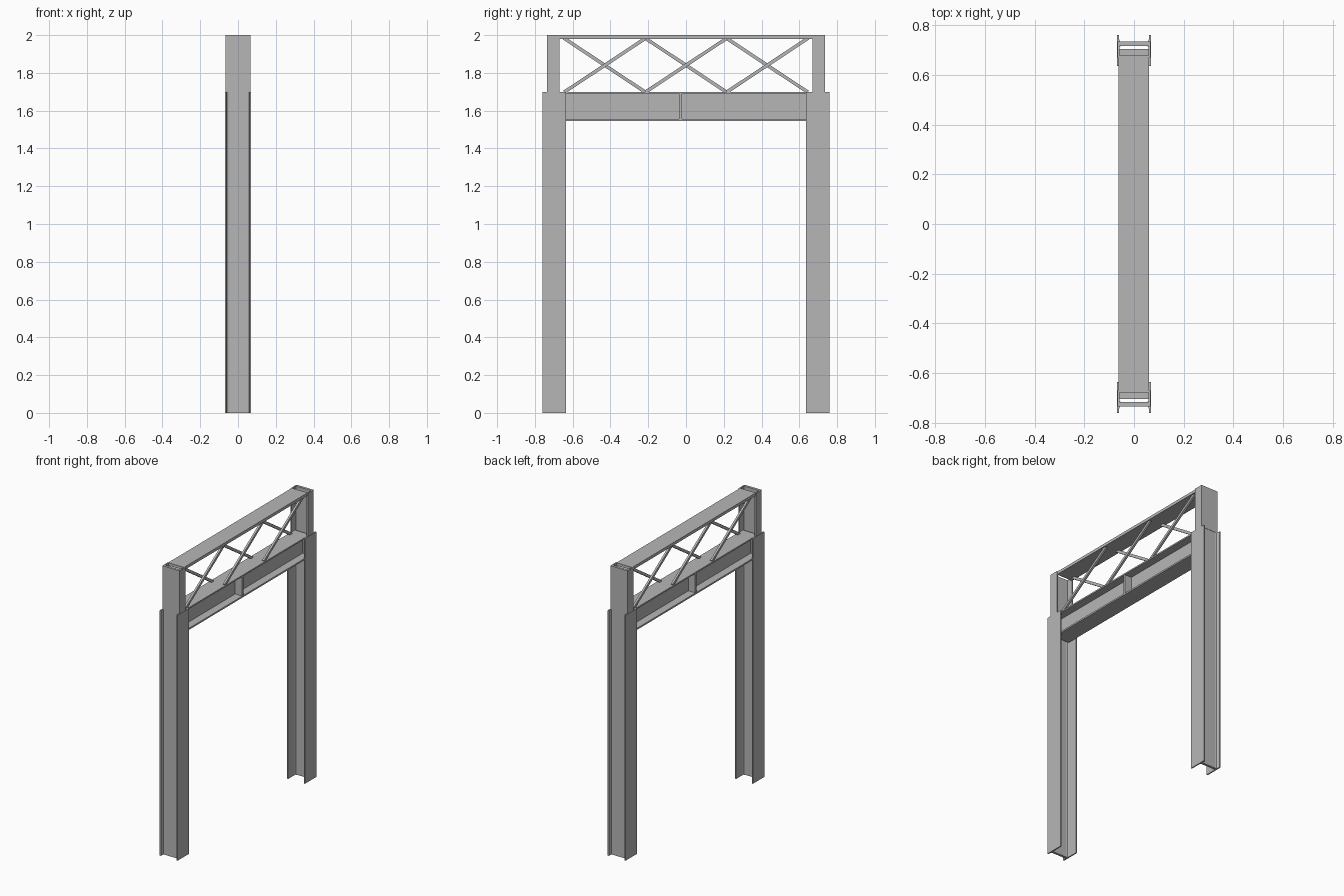
import bpy, bmesh
from mathutils import Vector

if "Cube" in bpy.data.objects:
    bpy.data.objects.remove(bpy.data.objects["Cube"], do_unlink=True)

steel = bpy.data.materials.new("grey_steel")
steel.use_nodes = True
grey = (0.47, 0.47, 0.47, 1)
steel.diffuse_color = grey
steel.node_tree.nodes["Principled BSDF"].inputs["Base Color"].default_value = grey


def finish(name, bm):
    bmesh.ops.recalc_face_normals(bm, faces=bm.faces)
    mesh = bpy.data.meshes.new(name)
    bm.to_mesh(mesh)
    bm.free()
    mesh.materials.append(steel)
    obj = bpy.data.objects.new(name, mesh)
    bpy.context.collection.objects.link(obj)
    return obj


def extrude(name, outline, start, vector):
    """Extrude a closed outline, given by a point function, along a vector."""
    bm = bmesh.new()
    face = bm.faces.new([bm.verts.new(start(a, b)) for a, b in outline])
    out = bmesh.ops.extrude_face_region(bm, geom=[face])
    verts = [g for g in out["geom"] if isinstance(g, bmesh.types.BMVert)]
    bmesh.ops.translate(bm, vec=vector, verts=verts)
    return finish(name, bm)


def plate(name, x0, x1, y0, y1, z0, z1):
    return extrude(name, [(x0, y0), (x1, y0), (x1, y1), (x0, y1)],
                   lambda a, b: (a, b, z0), (0, 0, z1 - z0))


def both_sides(half):
    """Mirror half an outline across its first axis."""
    return half + [(-a, b) for a, b in reversed(half)]


# Column sections: web set close to the outer edge, softened by small fillets
OUT, IN = 0.733, 0.717
lower_half = [(0.05, OUT), (0.057, OUT + 0.003), (0.06, OUT + 0.01),
              (0.06, 0.76), (0.068, 0.76), (0.068, 0.635), (0.06, 0.635),
              (0.06, IN - 0.01), (0.057, IN - 0.003), (0.05, IN)]
upper_half = [(0.066, 0.735), (0.066, 0.67), (0.058, 0.67), (0.058, IN)]

for side, sign in (("front", -1), ("back", 1)):
    extrude(side + "_column", both_sides(lower_half),
            lambda a, b: (a, sign * b, 0), (0, 0, 1.7))
    extrude(side + "_upper_post", both_sides(upper_half),
            lambda a, b: (a, sign * b, 1.7), (0, 0, 0.3))

# Main I-beam spanning between the columns
END = 0.705
beam_half = [(0.059, 1.7), (0.059, 1.69), (0.004, 1.69),
             (0.004, 1.556), (0.059, 1.556), (0.059, 1.545)]
extrude("main_beam", both_sides(beam_half),
        lambda a, b: (a, -END, b), (0, 2 * END, 0))
for side, sign in (("left", 1), ("right", -1)):
    plate(side + "_stiffener", sign * 0.004, sign * 0.056,
          -0.036, -0.021, 1.556, 1.69)

# Top chord
plate("top_chord", -0.062, 0.06, -0.677, 0.677, 1.98, 2.0)


# Crossed diagonal braces in three bays, each direction on its own side
def brace(name, x, start, end):
    direction = Vector((0, end[0] - start[0], end[1] - start[1]))
    across = Vector((0, -direction.z, direction.y)).normalized() * 0.009
    depth = 0.007
    base = Vector((x, start[0], start[1]))
    extrude(name, [(-1, -1), (1, -1), (1, 1), (-1, 1)],
            lambda a, b: base + across * b + Vector((a * depth, 0, 0)), direction)


BAY = 0.43
LOW, HIGH = 1.698, 1.983
for i in range(3):
    y0 = (i - 1.5) * BAY
    brace(f"rising_brace_{i + 1}", 0.045, (y0, LOW), (y0 + BAY, HIGH))
    brace(f"falling_brace_{i + 1}", -0.045, (y0, HIGH), (y0 + BAY, LOW))
